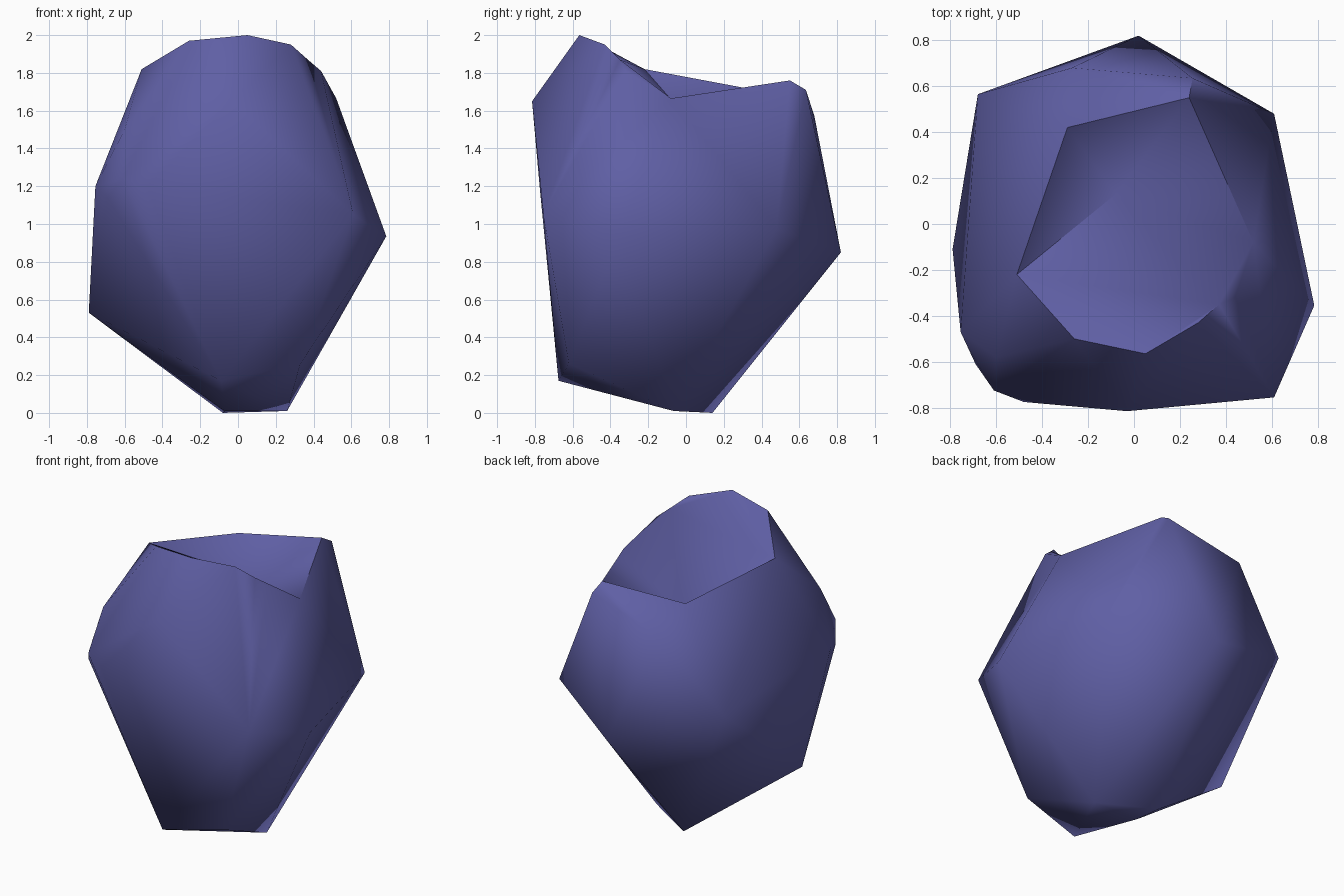
import bpy, bmesh, math

if "Cube" in bpy.data.objects:
    bpy.data.objects.remove(bpy.data.objects["Cube"])

# Key corners of the boulder, grouped by zone
BASE = [(-.08, .14, 0), (.26, -.065, .01), (-.07, -.05, .01),
        (-.09, -.675, .17), (.33, -.62, .26)]
GIRTH = [(-.79, -.11, .53), (-.755, -.47, 1.2), (-.69, -.61, 1.14), (-.61, -.725, 1.24),
         (-.48, -.775, 1.2), (.61, -.755, 1.05), (.785, -.355, .935), (.61, .48, .975),
         (.02, .82, .85), (-.68, .565, 1.1)]
CROWN = [(-.6, -.58, 1.5), (-.03, -.815, 1.65), (.05, -.565, 2.0), (-.26, -.5, 1.97),
         (-.27, .68, 1.57), (.255, .635, 1.71)]
SHOULDER = [(.28, -.43, 1.95), (.44, -.32, 1.81)]
RIM = [(-.51, -.22, 1.82), (.37, -.35, 1.87), (.52, -.08, 1.665),
       (.24, .55, 1.76), (-.29, .42, 1.70)]
HOLLOW = (-.08, .13, 1.42)

# Convex body: the sagging rim is lifted while the hull is made, then lowered
bm = bmesh.new()
for p in BASE + GIRTH + CROWN:
    bm.verts.new(p)
shoulder = {bm.verts.new((x, y, 2.06)): z for x, y, z in SHOULDER}
rim = {bm.verts.new((x, y, 2.1)): z for x, y, z in RIM}
bmesh.ops.convex_hull(bm, input=bm.verts[:])
for v, z in list(shoulder.items()) + list(rim.items()):
    v.co.z = z

# Hollow in the top: open the faces inside the rim and sink them to one point
lid = [f for f in bm.faces if all(v in rim for v in f.verts)]
bmesh.ops.delete(bm, geom=lid, context='FACES')
wires = [e for e in bm.edges if not e.link_faces]
bmesh.ops.delete(bm, geom=wires, context='EDGES')
loose = [v for v in bm.verts if not v.link_faces]
bmesh.ops.delete(bm, geom=loose, context='VERTS')
pit = bm.verts.new(HOLLOW)
for e in [e for e in bm.edges if len(e.link_faces) == 1]:
    bm.faces.new((e.verts[0], e.verts[1], pit))
bmesh.ops.recalc_face_normals(bm, faces=bm.faces[:])

mesh = bpy.data.meshes.new("boulder")
bm.to_mesh(mesh)
bm.free()
rock = bpy.data.objects.new("boulder", mesh)
bpy.context.collection.objects.link(rock)

# Single slate purple colour
mat = bpy.data.materials.new("slate purple")
mat.diffuse_color = (.115, .115, .375, 1)
mat.use_nodes = True
mat.node_tree.nodes["Principled BSDF"].inputs["Base Color"].default_value = mat.diffuse_color
mesh.materials.append(mat)

# Soft body, crisp rim
bpy.context.view_layer.objects.active = rock
rock.select_set(True)
bpy.ops.object.shade_smooth_by_angle(angle=math.radians(62))
